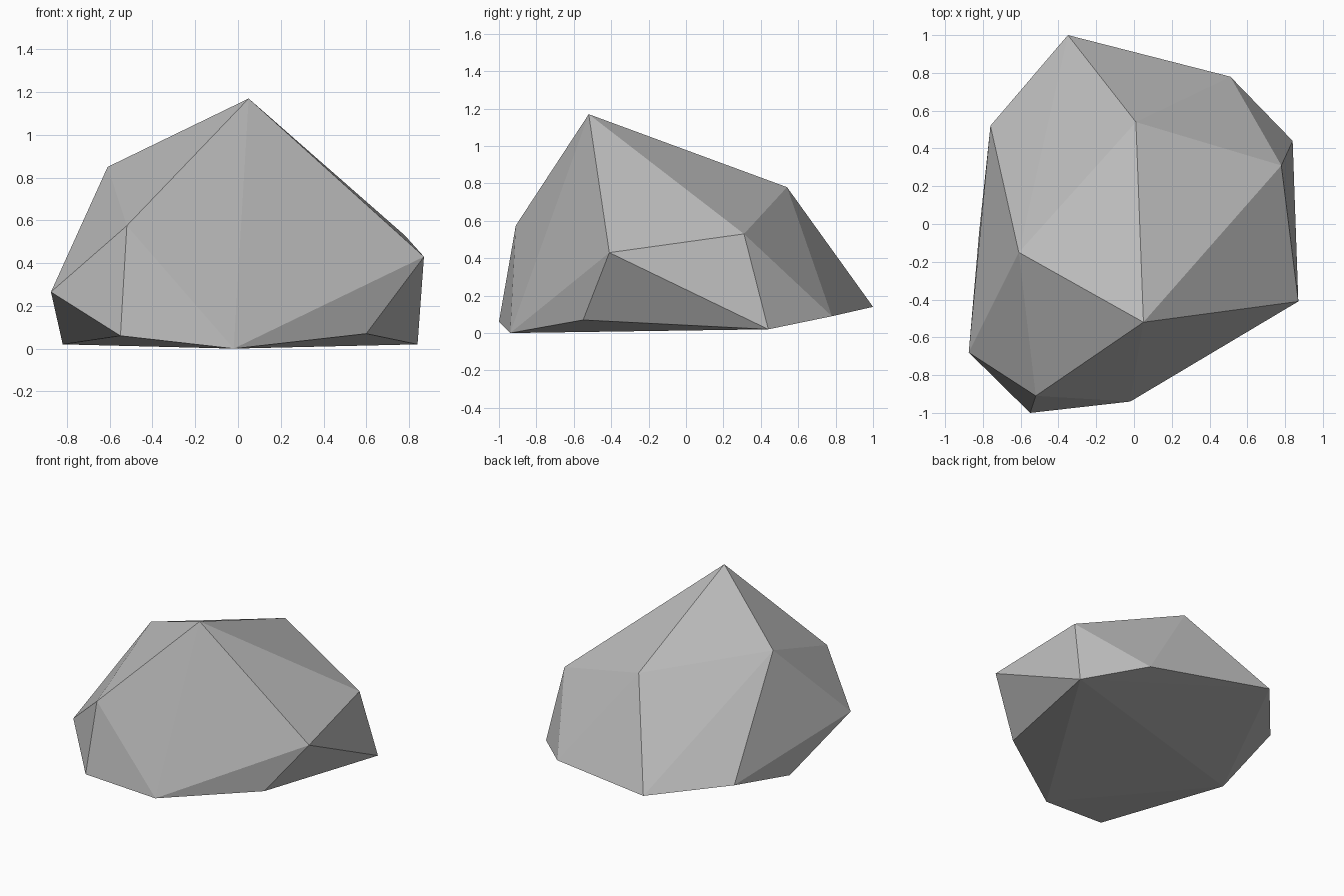
import bpy
import bmesh

# Remove the default object
default_cube = bpy.data.objects.get("Cube")
if default_cube:
    bpy.data.objects.remove(default_cube, do_unlink=True)


def make_material(name, colour):
    material = bpy.data.materials.new(name)
    material.use_nodes = True
    material.diffuse_color = colour
    shader = material.node_tree.nodes["Principled BSDF"]
    shader.inputs["Base Color"].default_value = colour
    shader.inputs["Roughness"].default_value = 0.9
    return material


def make_hull(name, corners, material):
    """Wrap the corners in a convex, flat-shaded shell."""
    shell = bmesh.new()
    for corner in corners:
        shell.verts.new(corner)
    bmesh.ops.convex_hull(shell, input=shell.verts)
    bmesh.ops.recalc_face_normals(shell, faces=shell.faces)
    for face in shell.faces:
        face.smooth = False
    mesh = bpy.data.meshes.new(name)
    shell.to_mesh(mesh)
    shell.free()
    mesh.materials.append(material)
    stone = bpy.data.objects.new(name, mesh)
    bpy.context.collection.objects.link(stone)
    return stone


# Chipped corners of the boulder, grouped by height
ground_ring = [
    (-0.02, -0.94, 0), (0.6, -0.55, 0.07), (0.84, 0.44, 0.02),
    (0.51, 0.78, 0.09), (-0.35, 1, 0.14), (-0.76, 0.52, 0.145),
    (-0.82, -0.045, 0.02), (-0.55, -1, 0.06),
]
shoulder_ring = [
    (-0.875, -0.68, 0.265), (-0.52, -0.91, 0.575),
    (0.87, -0.41, 0.43), (0.78, 0.31, 0.53),
]
crest = [(0.05, -0.52, 1.17), (-0.61, -0.15, 0.85), (0.01, 0.54, 0.78)]

stone_grey = make_material("stone grey", (0.5, 0.5, 0.5, 1))
make_hull("boulder", ground_ring + shoulder_ring + crest, stone_grey)
